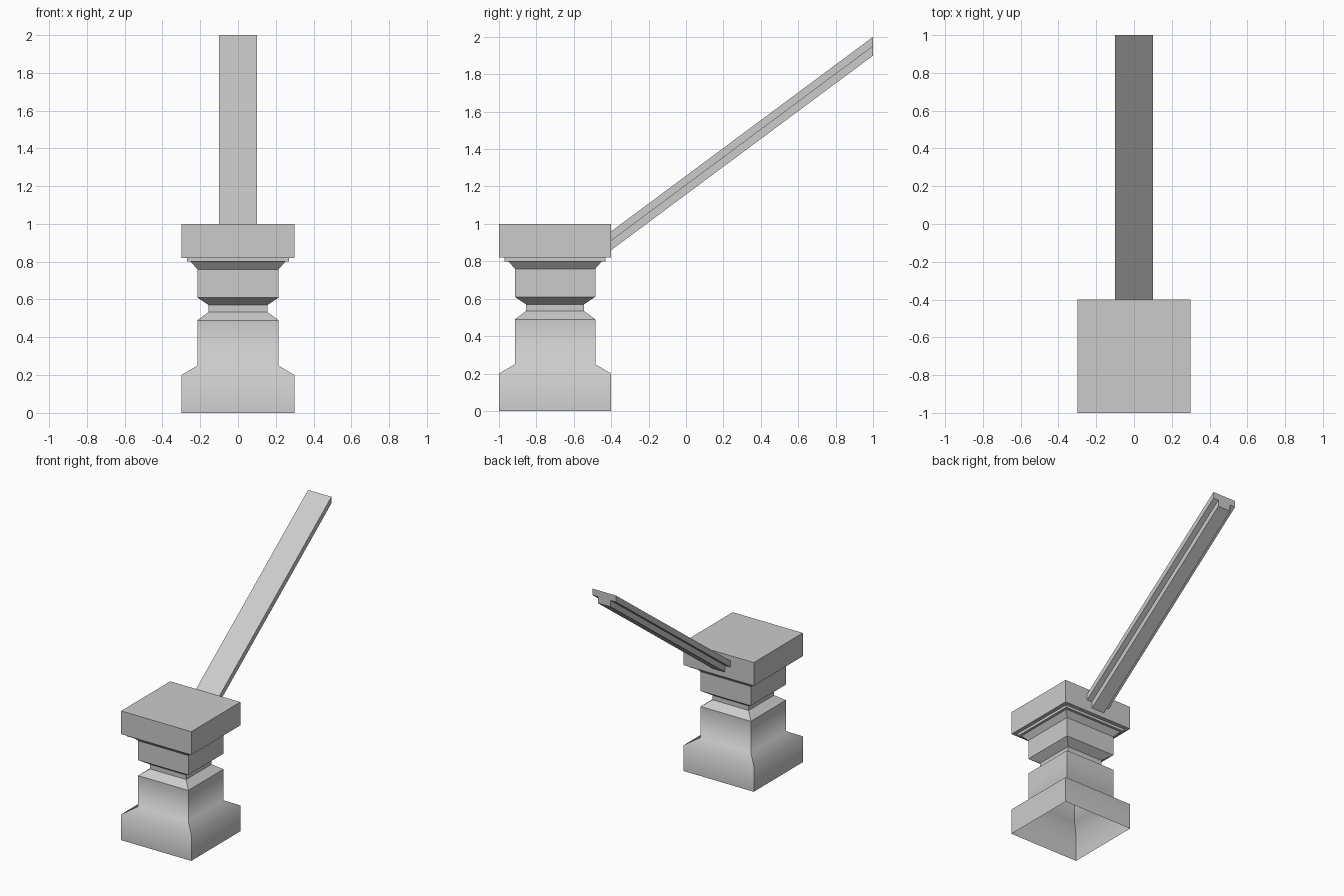
import bpy, bmesh

if "Cube" in bpy.data.objects:
    bpy.data.objects.remove(bpy.data.objects["Cube"])


def finish(bm, name):
    mesh = bpy.data.meshes.new(name)
    bm.to_mesh(mesh)
    bm.free()
    obj = bpy.data.objects.new(name, mesh)
    bpy.context.collection.objects.link(obj)
    return obj


# Square newel post: (half width, height) profile, open underneath
PROFILE = [(0.30, 0.0), (0.30, 0.20), (0.215, 0.25), (0.215, 0.49),
           (0.155, 0.535), (0.155, 0.57), (0.215, 0.61), (0.215, 0.76),
           (0.25, 0.80), (0.27, 0.80), (0.27, 0.82), (0.30, 0.82), (0.30, 1.0)]
POST_Y = -0.7

bm = bmesh.new()
rings = [[bm.verts.new((sx * h, POST_Y + sy * h, z))
          for sx, sy in ((-1, -1), (1, -1), (1, 1), (-1, 1))]
         for h, z in PROFILE]
for low, high in zip(rings, rings[1:]):
    for i in range(4):
        j = (i + 1) % 4
        bm.faces.new((low[i], low[j], high[j], high[i]))
bm.faces.new(rings[-1])

# Soft shading only over the flared base, every other edge stays sharp
for f in bm.faces:
    f.smooth = True
for e in bm.edges:
    za, zb = (v.co.z for v in e.verts)
    e.smooth = abs(za - zb) < 1e-5 and 0.1 < za < 0.3
finish(bm, "newel_post")

# Sloping handrail: T-shaped section swept between two vertical ends
SECTION = [(-0.10, 0.0), (-0.10, -0.05), (-0.055, -0.05), (-0.055, -0.10),
           (0.055, -0.10), (0.055, -0.05), (0.10, -0.05), (0.10, 0.0)]
bm = bmesh.new()
start, end = [[bm.verts.new((x, y, top + dz)) for x, dz in SECTION]
              for y, top in ((-0.4, 0.96), (1.0, 2.0))]
n = len(SECTION)
for i in range(n):
    j = (i + 1) % n
    bm.faces.new((start[i], start[j], end[j], end[i]))
bm.faces.new(start)
bm.faces.new(end[::-1])
bmesh.ops.recalc_face_normals(bm, faces=bm.faces)
finish(bm, "handrail")
